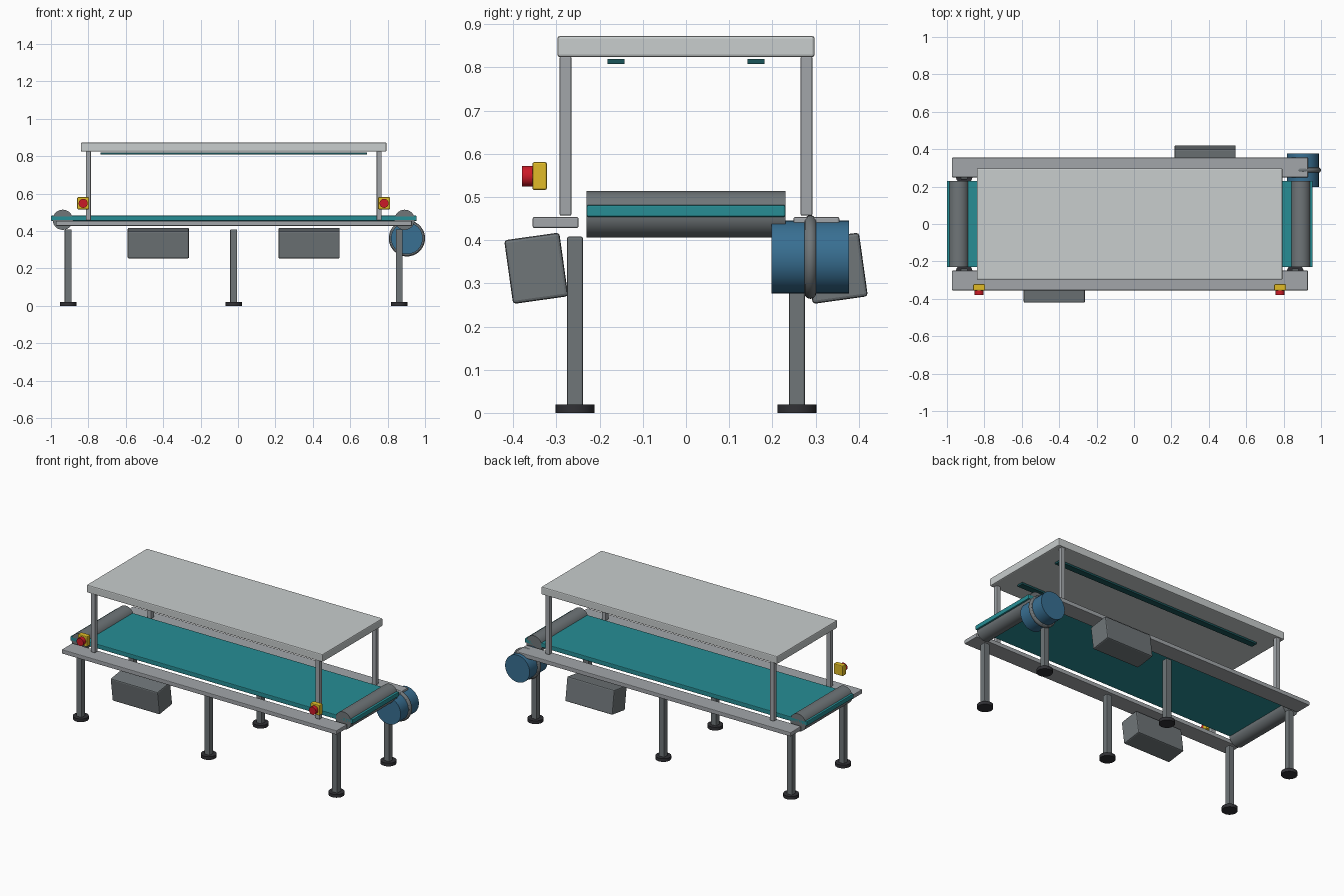
import bpy
from math import radians

if "Cube" in bpy.data.objects:
    bpy.data.objects.remove(bpy.data.objects["Cube"])


def colour(name, rgb):
    m = bpy.data.materials.new(name)
    m.diffuse_color = (*rgb, 1)
    m.use_nodes = True
    m.node_tree.nodes["Principled BSDF"].inputs["Base Color"].default_value = m.diffuse_color
    return m


TEAL = colour("belt_teal", (0.02, 0.27, 0.30))
DARK_TEAL = colour("strip_teal", (0.01, 0.09, 0.10))
BLUE = colour("motor_blue", (0.04, 0.16, 0.29))
YELLOW = colour("switch_yellow", (0.75, 0.50, 0.02))
RED = colour("button_red", (0.60, 0.01, 0.02))
LIGHT = colour("panel_grey", (0.58, 0.61, 0.61))
RAIL = colour("rail_grey", (0.36, 0.38, 0.40))
STEEL = colour("steel_grey", (0.16, 0.18, 0.19))
BLACK = colour("rubber_black", (0.03, 0.03, 0.035))


def finish(name, mat, bevel=0):
    o = bpy.context.object
    o.name = name
    o.data.materials.append(mat)
    if bevel:
        b = o.modifiers.new("bevel", 'BEVEL')
        b.width, b.segments = bevel, 2
    return o


def box(name, x, y, z, mat, bevel=0.0, tilt=0):
    """Box from (min, max) ranges, optionally tilted about x."""
    bpy.ops.mesh.primitive_cube_add(size=1, location=[sum(r) / 2 for r in (x, y, z)])
    o = bpy.context.object
    o.scale = [r[1] - r[0] for r in (x, y, z)]
    bpy.ops.object.transform_apply(location=False, rotation=False, scale=True)
    o.rotation_euler.x = radians(tilt)
    return finish(name, mat, bevel)


def cyl(name, loc, r, depth, mat, along_y=True, bevel=0.0):
    bpy.ops.mesh.primitive_cylinder_add(vertices=32, radius=r, depth=depth, location=loc,
                                        rotation=(radians(90) if along_y else 0, 0, 0))
    bpy.ops.object.shade_smooth_by_angle()
    return finish(name, mat, bevel)


def around(c, half):
    return (c - half, c + half)


# belt and end rollers
box("belt", (-1.0, 0.955), (-0.23, 0.23), (0.454, 0.482), TEAL, 0.004)
for end, x in (("infeed", -0.937), ("outfeed", 0.891)):
    cyl(end + "_roller", (x, 0, 0.46), 0.054, 0.46, STEEL)

# side rails, hood posts, light strips, legs and feet on both sides
for side, s in (("front", -1), ("back", 1)):
    box(side + "_rail", (-0.973, 0.93), around(s * 0.302, 0.053), (0.428, 0.454), RAIL, 0.004)
    for i, x in enumerate((-0.80, 0.755)):
        box(f"{side}_hood_post_{i}", around(x, 0.0135), around(s * 0.279, 0.0135),
            (0.457, 0.826), RAIL, 0.003)
    box(side + "_light_strip", (-0.735, 0.69), around(s * 0.162, 0.02), (0.808, 0.82),
        DARK_TEAL, 0.001)
    for i, x in enumerate((-0.908, -0.023, 0.862)):
        box(f"{side}_leg_{i}", around(x, 0.0185), around(s * 0.257, 0.0185), (0.01, 0.408),
            STEEL, 0.004)
        cyl(f"{side}_foot_{i}", (x, s * 0.257, 0.01), 0.045, 0.02, BLACK, along_y=False)

# hood panel
box("hood", (-0.84, 0.794), (-0.298, 0.298), (0.824, 0.873), LIGHT, 0.006)

# tilted control boxes under the rails
for name, x, y in (("front_control_box", -0.426, -0.347), ("back_control_box", 0.38, 0.347)):
    box(name, around(x, 0.164), around(y, 0.0645), around(0.335, 0.0745), STEEL, 0.007, tilt=8)

# emergency stop switches
for i, x in enumerate((-0.828, 0.781)):
    box(f"stop_switch_box_{i}", around(x, 0.032), (-0.356, -0.322), (0.516, 0.581), YELLOW, 0.005)
    cyl(f"stop_button_{i}", (x, -0.367, 0.548), 0.024, 0.026, RED)

# drive motor with its band
cyl("motor", (0.903, 0.288, 0.361), 0.085, 0.18, BLUE)
bpy.ops.mesh.primitive_torus_add(location=(0.903, 0.288, 0.361), rotation=(radians(90), 0, 0),
                                 major_segments=40, minor_segments=12,
                                 major_radius=0.083, minor_radius=0.014)
bpy.ops.object.shade_smooth_by_angle()
finish("motor_band", STEEL)
